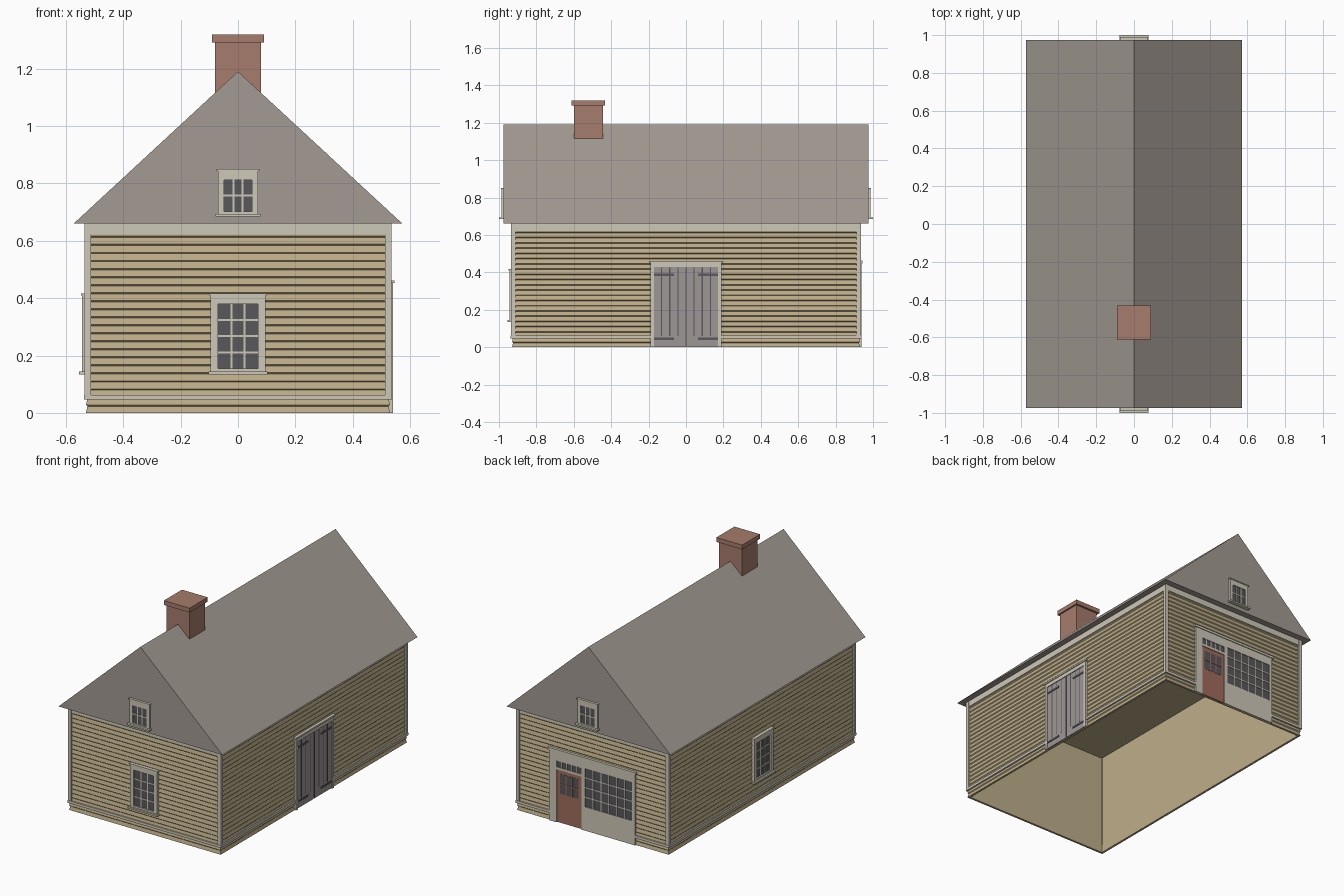
import bpy, bmesh
from math import radians
from mathutils import Matrix, Vector

if "Cube" in bpy.data.objects:
    bpy.data.objects.remove(bpy.data.objects["Cube"], do_unlink=True)


def material(name, *rgb):
    lin = [((c / 255 + 0.055) / 1.055) ** 2.4 for c in rgb] + [1]
    m = bpy.data.materials.new(name)
    m.use_nodes = True
    m.diffuse_color = lin
    m.node_tree.nodes["Principled BSDF"].inputs["Base Color"].default_value = lin
    return m


SIDING = material("tan siding", 190, 174, 138)
TRIM = material("cream trim", 206, 200, 184)
ROOF = material("grey roof", 163, 155, 147)
BRICK = material("brick", 166, 124, 108)
GLASS = material("dark glass", 88, 88, 92)
PLANK = material("grey planks", 158, 150, 148)
IRON = material("dark iron", 88, 88, 96)
RED = material("red door paint", 160, 108, 92)

# Half sizes of the walls and the roof
HX, HY, EAVE, RIDGE = 0.53, 0.93, 0.66, 1.19
RX, RY = 0.573, 0.975

# Wall frames: turn about z, distance from the centre
FRONT, RIGHT, BACK, LEFT = (0, HY), (90, HX), (180, HY), (270, HX)
GABLE_FRONT, GABLE_BACK = (0, RY), (180, RY)


def finish(name, bm, mat):
    bmesh.ops.recalc_face_normals(bm, faces=bm.faces)
    me = bpy.data.meshes.new(name)
    bm.to_mesh(me)
    bm.free()
    me.materials.append(mat)
    ob = bpy.data.objects.new(name, me)
    bpy.context.collection.objects.link(ob)
    return ob


def add_box(bm, lo, hi, frame=Matrix()):
    lo, hi = Vector(lo), Vector(hi)
    m = frame @ Matrix.Translation((lo + hi) / 2) @ Matrix.Diagonal((*(hi - lo), 1))
    bmesh.ops.create_cube(bm, size=1, matrix=m)


def on_wall(name, wall, mat, rects, out, back=-0.01):
    """Boxes (u0, u1, z0, z1) lying on a wall and standing out from it."""
    frame = Matrix.Rotation(radians(wall[0]), 4, "Z") @ Matrix.Translation((0, -wall[1], 0))
    bm = bmesh.new()
    for u0, u1, z0, z1 in rects:
        add_box(bm, (u0, -out, z0), (u1, -back, z1), frame)
    return finish(name, bm, mat)


def border(outer, inner):
    """Four bars between two rectangles."""
    a, b, c, d = outer
    e, f, g, h = inner
    return [(a, e, c, d), (f, b, c, d), (e, f, c, g), (e, f, h, d)]


def glazing(name, wall, rect, cols, rows, out=0.005, bar=0.007, mat=TRIM):
    """A pane with a grid of glazing bars."""
    a, b, c, d = rect
    h = bar / 2
    on_wall(name + "_glass", wall, GLASS, [rect], out)
    bars = []
    for i in range(1, cols):
        u = a + (b - a) * i / cols
        bars.append((u - h, u + h, c, d))
    for j in range(1, rows):
        z = c + (d - c) * j / rows
        bars.append((a, b, z - h, z + h))
    on_wall(name + "_bars", wall, mat, bars, out + 0.003)


def window(name, wall, w, z0, z1, gw, g0, g1, rows, out):
    glass = (-gw, gw, g0, g1)
    glazing(name, wall, glass, 3, rows)
    on_wall(name + "_frame", wall, TRIM, border((-w, w, z0, z1), glass), out)
    on_wall(name + "_cap", wall, TRIM, [(-w - .005, w + .005, z1 - .004, z1 + .003)], out + .004)
    on_wall(name + "_sill", wall, TRIM, [(-w - .008, w + .008, z0 - .006, z0 + .004)], 0.025)


# Clapboard walls: hollow shell with an open underside
bm = bmesh.new()


def ring(inset, z):
    x, y = HX - inset, HY - inset
    return [bm.verts.new(p) for p in ((-x, -y, z), (x, -y, z), (x, y, z), (-x, y, z))]


PITCH, LIP = 0.028, 0.005
loops = [ring(0.014, EAVE - 0.006), ring(0.014, 0), ring(0, 0)]
for i in range(1, 23):
    loops += [ring(0.005, i * PITCH - LIP), ring(0, i * PITCH)]
loops.append(ring(0.004, EAVE - 0.001))
for p, q in zip(loops, loops[1:]):
    for i in range(4):
        j = (i + 1) % 4
        bm.faces.new((p[i], p[j], q[j], q[i]))
bm.faces.new(loops[0])
bm.faces.new(loops[-1])
finish("clapboard_walls", bm, SIDING)

# Roof prism with closed gables
bm = bmesh.new()
tri = [bm.verts.new(p) for p in ((-RX, -RY, EAVE), (RX, -RY, EAVE), (0, -RY, RIDGE))]
face = bm.faces.new(tri)
new = bmesh.ops.extrude_face_region(bm, geom=[face])["geom"]
bmesh.ops.translate(bm, vec=(0, 2 * RY, 0), verts=[v for v in new if isinstance(v, bmesh.types.BMVert)])
if not face.is_valid or len(bm.faces) < 5:
    bm.faces.new(tri)
finish("roof", bm, ROOF)

# Chimney
bm = bmesh.new()
add_box(bm, (-0.08, -0.6, 1.0), (0.08, -0.445, 1.295))
add_box(bm, (-0.09, -0.612, 1.292), (0.09, -0.432, 1.32))
finish("chimney", bm, BRICK)

# Corner boards and frieze
bm = bmesh.new()
for sx in (-1, 1):
    for sy in (-1, 1):
        x, y = sx * (HX + 0.005), sy * (HY + 0.005)
        xi, yi = sx * 0.512, sy * 0.912
        add_box(bm, (min(x, xi), min(y, yi), 0.05), (max(x, xi), max(y, yi), EAVE))
finish("corner_boards", bm, TRIM)
for name, wall, half in (("front", FRONT, HX), ("right", RIGHT, HY),
                         ("back", BACK, HX), ("left", LEFT, HY)):
    on_wall(name + "_frieze", wall, TRIM, [(-half, half, 0.622, EAVE)], 0.004)

# Water table, broken at the doorways
for name, wall, half, gap in (("front", FRONT, HX, 0), ("right", RIGHT, HY, 0.185),
                              ("back", BACK, HX, 0.295), ("left", LEFT, HY, 0)):
    e = half + 0.007
    on_wall(name + "_water_table", wall, TRIM, [(-e, -gap, 0.046, 0.062), (gap, e, 0.046, 0.062)], 0.007)

# Sash windows
for name, wall in (("front_window", FRONT), ("left_window", LEFT)):
    window(name, wall, 0.095, 0.14, 0.414, 0.07, 0.155, 0.38, 4, 0.014)
for name, wall in (("front_gable_window", GABLE_FRONT), ("back_gable_window", GABLE_BACK)):
    window(name, wall, 0.07, 0.69, 0.848, 0.049, 0.702, 0.812, 2, 0.011)

# Plank double door on the right side
on_wall("barn_door", RIGHT, PLANK, [(-0.172, 0.172, 0.003, 0.428)], 0.005)
on_wall("barn_door_frame", RIGHT, TRIM,
        border((-0.19, 0.19, 0, 0.455), (-0.172, 0.172, 0, 0.428))[:2]
        + [(-0.172, 0.172, 0.428, 0.455)], 0.01)
on_wall("barn_door_cap", RIGHT, TRIM, [(-0.198, 0.198, 0.452, 0.462)], 0.015)
gaps = [0.0435 * i for i in range(-3, 4)]
on_wall("plank_gaps", RIGHT, IRON, [(u - .003, u + .003, 0.06 if u else 0.005, 0.426) for u in gaps], 0.006)
straps = [(a, b, z - .006, z + .006) for z in (0.045, 0.387) for a, b in ((-.172, -.065), (.065, .172))]
on_wall("strap_hinges", RIGHT, IRON, straps, 0.009)

# Shop front on the back: surround, door with transom, display window
DOOR = (-0.25, -0.075, 0.003, 0.335)
TRANSOM = (-0.25, -0.075, 0.35, 0.39)
SHOW = (-0.05, 0.28, 0.15, 0.395)
on_wall("shop_pilasters", BACK, TRIM, [(-0.3, -0.25, 0, 0.45), (-0.075, -0.05, 0, 0.4), (0.28, 0.3, 0, 0.45)], 0.008)
on_wall("shop_header", BACK, TRIM, [(-0.25, 0.28, 0.395, 0.45), (-0.25, -0.075, 0.335, 0.35),
                                    (-0.25, -0.075, 0.39, 0.396)], 0.008)
on_wall("shop_cornice", BACK, TRIM, [(-0.308, 0.308, 0.448, 0.463)], 0.013)
on_wall("shop_panel", BACK, TRIM, [(-0.05, 0.28, 0, 0.15)], 0.007)
glazing("display_window", BACK, SHOW, 6, 4, 0.003)
glazing("transom", BACK, TRANSOM, 5, 1, 0.003)
on_wall("shop_door", BACK, RED, [DOOR], 0.003)
glazing("shop_door_light", BACK, (-0.228, -0.097, 0.185, 0.31), 3, 2, 0.004, 0.006, RED)
